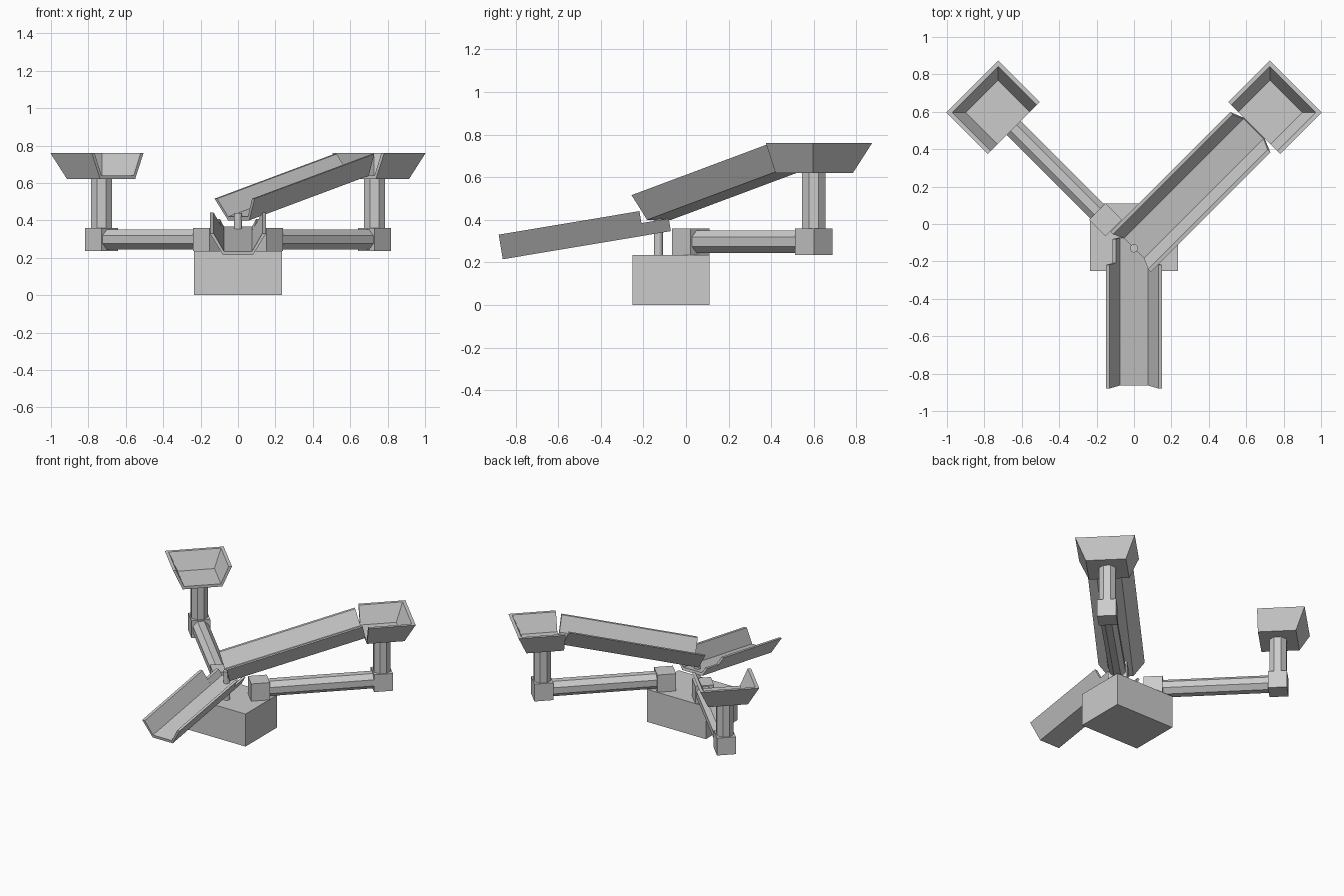
import bpy, bmesh
from math import radians, pi
from mathutils import Matrix, Vector

if "Cube" in bpy.data.objects:
    bpy.data.objects.remove(bpy.data.objects["Cube"])

PIVOT = Vector((0, -0.13, 0))


def make(name, verts, faces, matrix=Matrix()):
    bm = bmesh.new()
    vs = [bm.verts.new(matrix @ Vector(v)) for v in verts]
    for f in faces:
        bm.faces.new([vs[i] for i in f])
    bmesh.ops.recalc_face_normals(bm, faces=bm.faces)
    mesh = bpy.data.meshes.new(name)
    bm.to_mesh(mesh)
    bm.free()
    obj = bpy.data.objects.new(name, mesh)
    bpy.context.collection.objects.link(obj)
    return obj


def box(name, centre, size, matrix=Matrix()):
    bpy.ops.mesh.primitive_cube_add(size=1)
    obj = bpy.context.object
    obj.name = name
    obj.data.transform(matrix @ Matrix.Translation(centre) @ Matrix.Diagonal((*size, 1)))


def rod(name, a, b, radius, sides, matrix=Matrix()):
    a, b = Vector(a), Vector(b)
    bpy.ops.mesh.primitive_cylinder_add(vertices=sides, radius=radius, depth=(b - a).length)
    obj = bpy.context.object
    obj.name = name
    turn = (b - a).to_track_quat('Z', 'Y').to_matrix().to_4x4()
    obj.data.transform(matrix @ Matrix.Translation((a + b) / 2) @ turn
                       @ Matrix.Rotation(pi / sides, 4, 'Z'))


def chute(name, start, end, height, matrix):
    """Open trough with flared walls, extruded along local y."""
    flare, t = 0.6, 0.02
    w = 0.08 + flare * height
    profile = [(-w, height), (-0.08, 0), (0.08, 0), (w, height),
               (w - t, height), (0.075, t), (-0.075, t), (-w + t, height)]
    n = len(profile)
    verts = [(x, y, z) for y in (start, end) for x, z in profile]
    faces = [(i, (i + 1) % n, (i + 1) % n + n, i + n) for i in range(n)]
    for k in (0, n):  # end caps
        faces += [(k, k + 1, k + 6, k + 7), (k + 1, k + 2, k + 5, k + 6),
                  (k + 2, k + 3, k + 4, k + 5)]
    make(name, verts, faces, matrix)


def tray(name, matrix):
    """Flared three-sided tray, open toward the pivot."""
    front = 0.91
    rings = [(0.132, 1.16, 0.62), (0.196, 1.223, 0.76),
             (0.174, 1.201, 0.76), (0.122, 1.15, 0.64)]
    verts = [p for w, back, z in rings
             for p in ((-w, front, z), (-w, back, z), (w, back, z), (w, front, z))]
    faces = [(r * 4 + i, r * 4 + i + 1, r * 4 + i + 5, r * 4 + i + 4)
             for r in range(3) for i in range(3)]
    faces += [(0, 1, 2, 3), (12, 13, 14, 15),          # underside and floor
              (0, 4, 8, 12), (3, 7, 11, 15), (0, 3, 15, 12)]  # open edge
    make(name, verts, faces, matrix)


def frame(angle):
    return Matrix.Translation(PIVOT) @ Matrix.Rotation(radians(angle), 4, 'Z')


# base and centre pin
box("base", (0, -0.07, 0.1175), (0.47, 0.36, 0.235))
rod("centre_pin", (0, -0.13, 0.23), (0, -0.13, 0.44), 0.022, 12)

# two arms, each with joints, tube, post and tray
for side, angle in (("right", -45), ("left", 45)):
    m = frame(angle)
    box(side + "_inner_joint", (0, 0.215, 0.2975), (0.125, 0.125, 0.125), m)
    box(side + "_outer_joint", (0, 1.032, 0.2975), (0.125, 0.125, 0.125), m)
    rod(side + "_arm", (0, 0.215, 0.2975), (0, 1.032, 0.2975), 0.058, 8, m)
    rod(side + "_post", (0, 1.032, 0.3), (0, 1.032, 0.625), 0.06, 8, m)
    tray(side + "_tray", m)

# upper chute from the right tray down to the centre
upper = frame(-45) @ Matrix.Translation((0, 0.005, 0.40)) @ Matrix.Rotation(radians(14.8), 4, 'X')
chute("upper_chute", 0, 0.935, 0.12, upper)

# front chute, with low walls where it passes under the upper one
lower = Matrix.Translation((0, -0.86, 0.215)) @ Matrix.Rotation(radians(9.5), 4, 'X')
chute("front_chute", 0, 0.67, 0.117, lower)
chute("front_chute_low_end", 0.67, 0.80, 0.06, lower)
